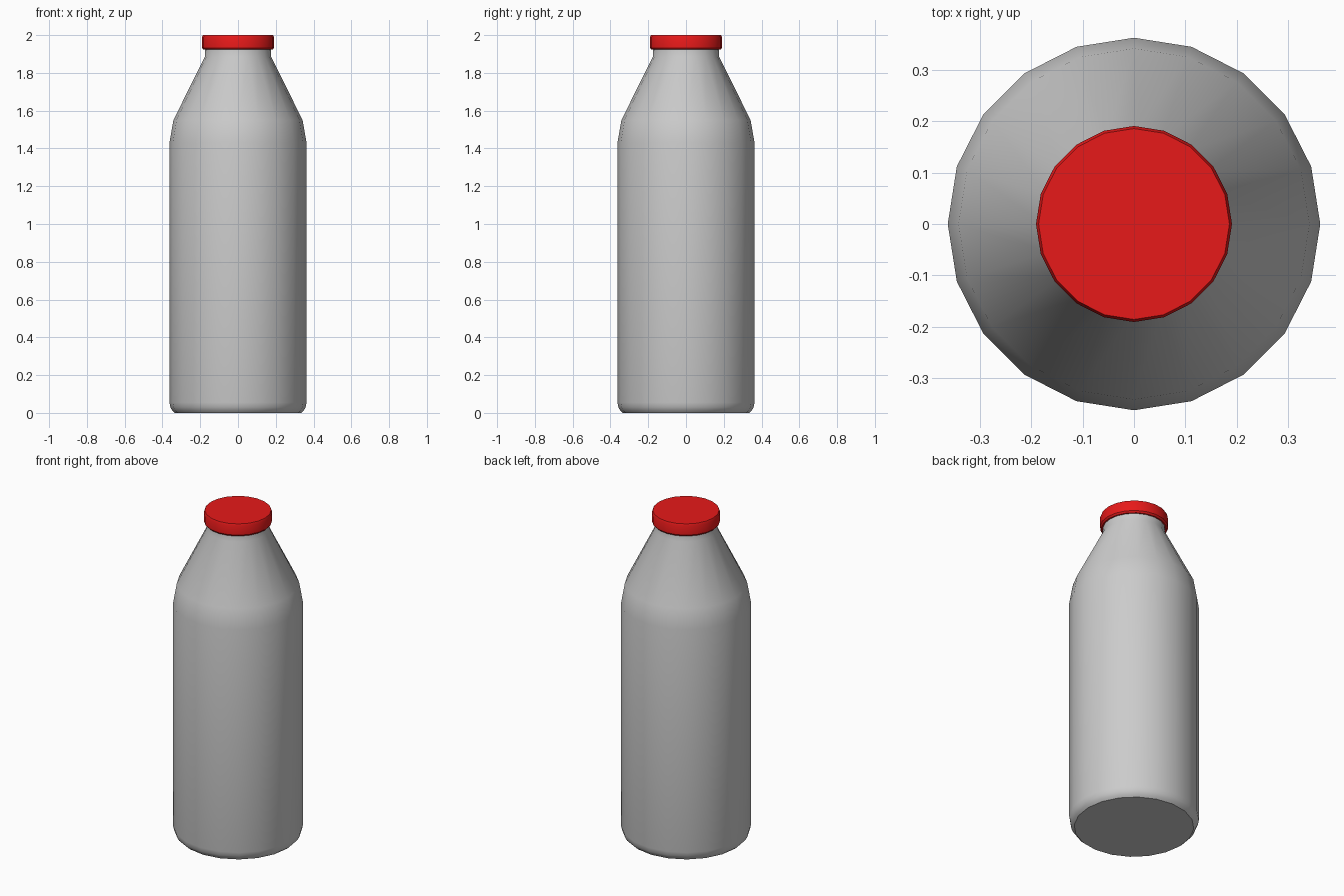
import bpy, bmesh
from math import cos, sin, tau, radians

if "Cube" in bpy.data.objects:
    bpy.data.objects.remove(bpy.data.objects["Cube"])

SIDES = 20


def lathe(name, profile, color=None):
    """Revolve (radius, z) points around z and close both ends."""
    bm = bmesh.new()
    rings = [[bm.verts.new((r * cos(tau * i / SIDES), r * sin(tau * i / SIDES), z))
              for i in range(SIDES)] for r, z in profile]
    for low, high in zip(rings, rings[1:]):
        for i in range(SIDES):
            j = (i + 1) % SIDES
            bm.faces.new((low[i], low[j], high[j], high[i]))
    bm.faces.new(rings[0][::-1])
    bm.faces.new(rings[-1])
    mesh = bpy.data.meshes.new(name)
    bm.to_mesh(mesh)
    bm.free()
    obj = bpy.data.objects.new(name, mesh)
    bpy.context.collection.objects.link(obj)
    if color:
        mat = bpy.data.materials.new(name)
        mat.diffuse_color = color
        mat.use_nodes = True
        mat.node_tree.nodes["Principled BSDF"].inputs["Base Color"].default_value = mat.diffuse_color
        mesh.materials.append(mat)
    bpy.ops.object.select_all(action='DESELECT')
    obj.select_set(True)
    bpy.context.view_layer.objects.active = obj
    bpy.ops.object.shade_smooth_by_angle(angle=radians(35))
    return obj


# Bottle: rounded foot, straight body, sloping shoulder, short neck
lathe("bottle_body", [(0.335, 0.0), (0.348, 0.012), (0.358, 0.03), (0.363, 0.055),
                      (0.363, 1.43), (0.342, 1.55), (0.176, 1.885), (0.174, 1.94)])

# Cap: short disc with softened edges
lathe("bottle_cap", [(0.183, 1.923), (0.191, 1.933), (0.191, 1.988), (0.186, 2.0)],
      (0.8, 0.01, 0.01, 1))
